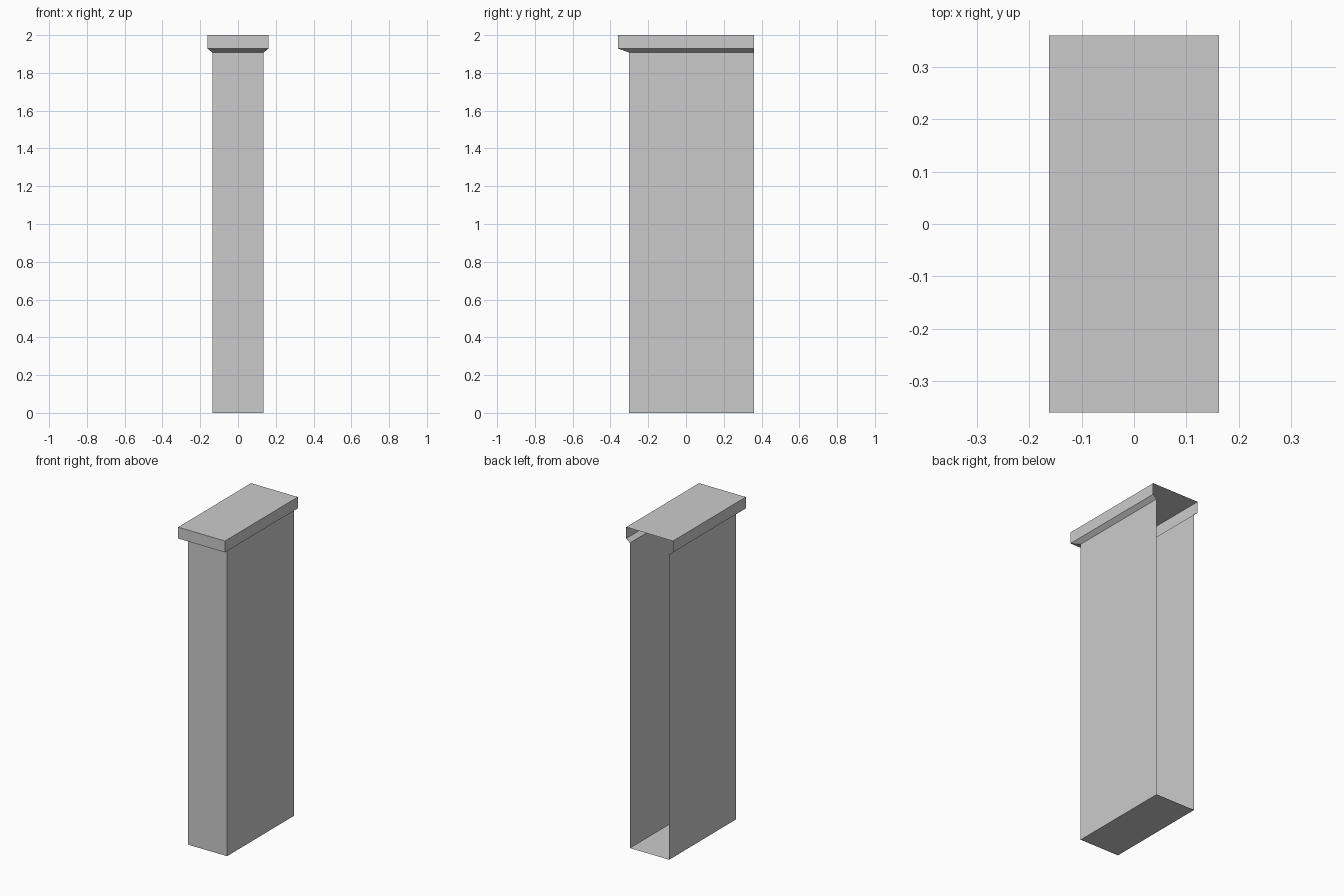
import bpy, bmesh

if "Cube" in bpy.data.objects:
    bpy.data.objects.remove(bpy.data.objects["Cube"])

BACK = 0.36  # open back plane


def u_loop(bm, half_width, front, z):
    """U-shaped outline, open at the back."""
    pts = [(-half_width, BACK), (-half_width, front),
           (half_width, front), (half_width, BACK)]
    return [bm.verts.new((x, y, z)) for x, y in pts]


def open_shell(name, levels, floor=False, lid=False):
    """Thin U-shaped shell lofted through (half_width, front, z) levels."""
    bm = bmesh.new()
    loops = [u_loop(bm, *lv) for lv in levels]
    for a, b in zip(loops, loops[1:]):
        for i in range(3):
            bm.faces.new((a[i], a[i + 1], b[i + 1], b[i]))
    if floor:
        bm.faces.new(loops[0][::-1])
    if lid:
        bm.faces.new(loops[-1])
    mesh = bpy.data.meshes.new(name)
    bm.to_mesh(mesh)
    bm.free()
    obj = bpy.data.objects.new(name, mesh)
    bpy.context.collection.objects.link(obj)
    return obj


# Pillar shaft: front, two sides and floor
open_shell("pillar_shaft", [(0.136, -0.302, 0), (0.136, -0.302, 1.908)], floor=True)

# Capital: sloped underside, vertical band and flat top
open_shell("pillar_cap", [(0.136, -0.302, 1.908), (0.162, -0.36, 1.929),
                          (0.162, -0.36, 2.0)], lid=True)
